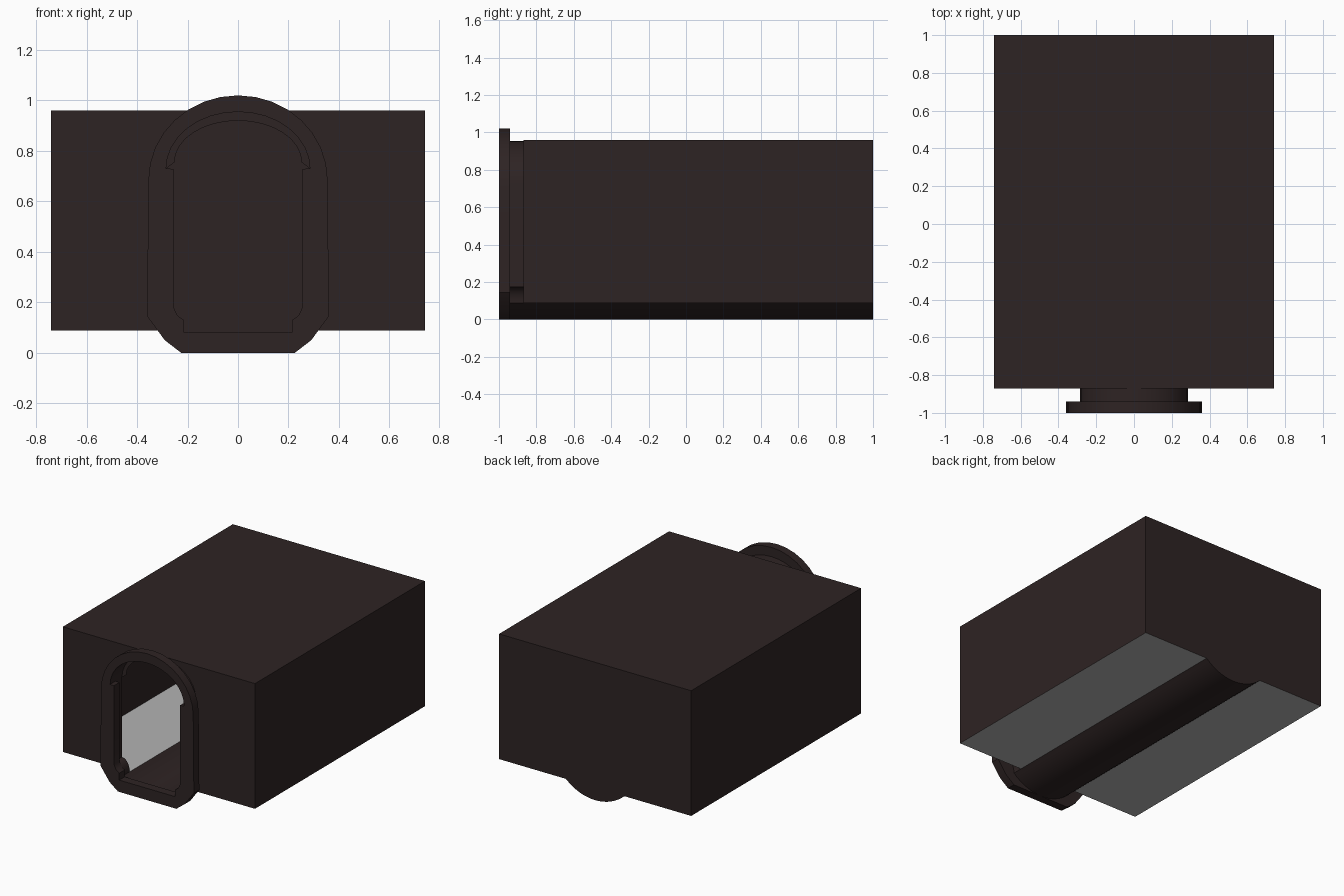
import bpy, bmesh, math

if "Cube" in bpy.data.objects:
    bpy.data.objects.remove(bpy.data.objects["Cube"])


def material(name, rgb):
    m = bpy.data.materials.new(name)
    m.diffuse_color = (*rgb, 1)
    m.use_nodes = True
    m.node_tree.nodes["Principled BSDF"].inputs["Base Color"].default_value = m.diffuse_color
    return m


DARK = material("dark brown", (0.027, 0.017, 0.017))
GREY = material("plain grey", (0.45, 0.45, 0.45))


def finish(name, bm, mat, smooth=False):
    me = bpy.data.meshes.new(name)
    bm.to_mesh(me)
    bm.free()
    ob = bpy.data.objects.new(name, me)
    bpy.context.collection.objects.link(ob)
    me.materials.append(mat)
    if smooth:
        bpy.ops.object.select_all(action='DESELECT')
        ob.select_set(True)
        bpy.context.view_layer.objects.active = ob
        bpy.ops.object.shade_smooth_by_angle(angle=math.radians(35))
    return ob


def sheet(name, pts, y0, y1, mat, smooth=False):
    """Sweep an open xz profile along y (counterclockwise = outward)."""
    bm = bmesh.new()
    a = [bm.verts.new((x, y0, z)) for x, z in pts]
    b = [bm.verts.new((x, y1, z)) for x, z in pts]
    for i in range(len(pts) - 1):
        bm.faces.new((a[i], b[i], b[i + 1], a[i + 1]))
    return finish(name, bm, mat, smooth)


def flat(name, pts, y, facing, mat):
    """One flat upright wall facing -y (-1) or +y (1)."""
    bm = bmesh.new()
    f = bm.faces.new([bm.verts.new((x, y, z)) for x, z in pts])
    f.normal_update()
    if f.normal.y * facing < 0:
        f.normal_flip()
    bmesh.ops.triangulate(bm, faces=[f])
    return finish(name, bm, mat)


def ring(name, loops, y0, y1, mat):
    """Thick plate with a hole."""
    bm = bmesh.new()
    for pts in loops:
        vs = [bm.verts.new((x, y0, z)) for x, z in pts]
        for i in range(len(vs)):
            bm.edges.new((vs[i - 1], vs[i]))
    bmesh.ops.triangle_fill(bm, use_beauty=True, edges=bm.edges[:], normal=(0, -1, 0))
    r = bmesh.ops.extrude_face_region(bm, geom=bm.faces[:], use_keep_orig=True)
    for v in r["geom"]:
        if isinstance(v, bmesh.types.BMVert):
            v.co.y = y1
    bmesh.ops.recalc_face_normals(bm, faces=bm.faces[:])
    return finish(name, bm, mat, True)


def arch(rx, rz, zc, n=16):
    """Upper half ellipse, right to left."""
    return [(rx * math.cos(math.pi * i / n), zc + rz * math.sin(math.pi * i / n))
            for i in range(n + 1)]


def mirrored(right):
    return [(-x, z) for x, z in reversed(right)]


W, TOP, FLOOR, FRONT, BACK, CH = 0.74, 0.96, 0.088, -0.87, 1.0, 0.225

# rounded channel cross-section, left to right
R = (CH ** 2 + FLOOR ** 2) / (2 * FLOOR)
A = math.asin(CH / R)
trough = [(R * math.sin(A * t / 8), R - R * math.cos(A * t / 8)) for t in range(-8, 9)]

# concave lower corner of the passage
corner = [(CH + 0.06 * (1 - math.cos(t * math.pi / 12)),
           FLOOR + 0.087 * math.sin(t * math.pi / 12)) for t in range(7)]

# main box: sides and roof, back wall, grey floor strips
sheet("box_sides_and_roof", [(W, FLOOR), (W, TOP), (-W, TOP), (-W, FLOOR)], FRONT, BACK, DARK)
flat("back_wall", [(W, FLOOR), (W, TOP), (-W, TOP), (-W, FLOOR)] + trough, BACK, 1, DARK)
for side, a, b in (("left", -W, -CH), ("right", CH, W)):
    sheet(side + "_floor", [(a, FLOOR), (b, FLOOR)], FRONT, BACK, GREY)
sheet("floor_channel", trough, -0.94, BACK, DARK, True)

# front wall with the doorway cut out
hole = corner + [(0.285, 0.73)] + arch(0.252, 0.165, 0.755) + [(-0.285, 0.73)] + mirrored(corner)
flat("front_wall", [(-W, FLOOR), (-W, TOP), (W, TOP), (W, FLOOR)] + hole, FRONT, -1, DARK)

# short passage between frame and box
sheet("passage", corner + arch(0.285, 0.225, 0.73) + mirrored(corner), -0.94, FRONT, DARK, True)

# door frame
low = [(0.225, 0.0), (0.29, 0.05), (0.36, 0.145)]
outer = low + arch(0.355, 0.335, 0.685) + mirrored(low)
lip = [(0.215, 0.082), (0.215, 0.13), (0.24, 0.148), (0.255, 0.18), (0.255, 0.729)]
inner = lip + arch(0.285, 0.225, 0.73) + mirrored(lip)
ring("door_frame", [outer, inner], -1.0, -0.94, DARK)
